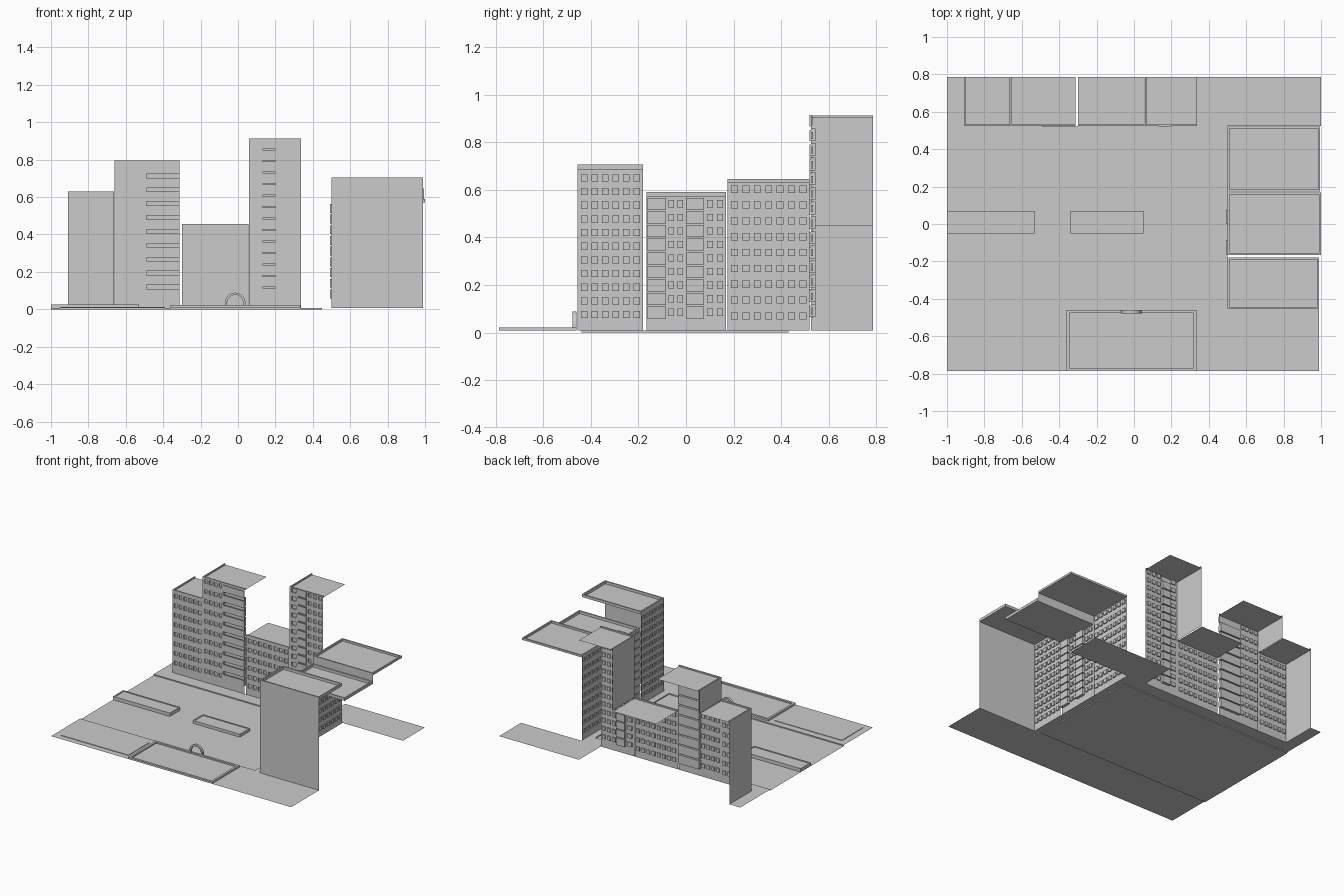
import bpy, bmesh, math

if "Cube" in bpy.data.objects:
    bpy.data.objects.remove(bpy.data.objects["Cube"])

mat = bpy.data.materials.new("light grey")
mat.diffuse_color = (0.6, 0.6, 0.6, 1)
mat.use_nodes = True
mat.node_tree.nodes["Principled BSDF"].inputs["Base Color"].default_value = mat.diffuse_color


def finish(name, bm):
    me = bpy.data.meshes.new(name)
    bm.to_mesh(me)
    bm.free()
    me.materials.append(mat)
    ob = bpy.data.objects.new(name, me)
    bpy.context.collection.objects.link(ob)
    return ob


def quad(bm, *pts):
    return bm.faces.new([bm.verts.new(p) for p in pts])


def flat(bm, x0, x1, y0, y1, z):
    quad(bm, (x0, y0, z), (x1, y0, z), (x1, y1, z), (x0, y1, z))


def box(bm, x0, x1, y0, y1, z0, z1):
    r = bmesh.ops.create_cube(bm, size=1)
    for v in r["verts"]:
        v.co = (x0 + (v.co.x + .5) * (x1 - x0), y0 + (v.co.y + .5) * (y1 - y0),
                z0 + (v.co.z + .5) * (z1 - z0))


def rim(bm, x0, x1, y0, y1, z0, z1, t, sides="LRFB"):
    if "L" in sides:
        box(bm, x0, x0 + t, y0, y1, z0, z1)
    if "R" in sides:
        box(bm, x1 - t, x1, y0, y1, z0, z1)
    if "F" in sides:
        box(bm, x0, x1, y0, y0 + t, z0, z1)
    if "B" in sides:
        box(bm, x0, x1, y1 - t, y1, z0, z1)


def facade(name, place, outward, u0, u1, z0, z1, holes):
    """Wall sheet with recessed rectangles (ua, ub, va, vb, depth)."""
    us = sorted({u0, u1, *[round(h[i], 4) for h in holes for i in (0, 1)]})
    vs = sorted({z0, z1, *[round(h[i], 4) for h in holes for i in (2, 3)]})
    bm = bmesh.new()
    dep = {}
    for i in range(len(us) - 1):
        for j in range(len(vs) - 1):
            cu, cv = (us[i] + us[i + 1]) / 2, (vs[j] + vs[j + 1]) / 2
            dep[i, j] = next((h[4] for h in holes if h[0] < cu < h[1] and h[2] < cv < h[3]), 0)
    for (i, j), d in dep.items():
        a, b, c, e = us[i], us[i + 1], vs[j], vs[j + 1]
        quad(bm, place(a, c, d), place(b, c, d), place(b, e, d), place(a, e, d))
        # reveals between cells of different depth
        r = dep.get((i + 1, j), 0)
        if r != d:
            quad(bm, place(b, c, d), place(b, c, r), place(b, e, r), place(b, e, d))
        t = dep.get((i, j + 1), 0)
        if t != d:
            quad(bm, place(a, e, d), place(b, e, d), place(b, e, t), place(a, e, t))
    bmesh.ops.remove_doubles(bm, verts=bm.verts, dist=1e-5)
    bmesh.ops.recalc_face_normals(bm, faces=bm.faces)
    k = 0 if outward == "x" else 1
    if sum(f.normal[k] * f.calc_area() for f in bm.faces) > 0:
        bmesh.ops.reverse_faces(bm, faces=bm.faces)
    finish(name, bm)


def windows(a, b, n, rows, first, step, h=.03, fill=.6, depth=.008):
    w = (b - a) / n
    return [(a + w * (i + .5 - fill / 2), a + w * (i + .5 + fill / 2),
             first + r * step - h / 2, first + r * step + h / 2, depth)
            for i in range(n) for r in range(rows)]


def loggias(a, b, rows, first, step, h):
    # recessed bays; the lower part is closed by a parapet plate
    return [(a, b, first + r * step - h / 2, first + r * step - h / 2 + step * .88, .02)
            for r in range(rows)]


FY, FX = .525, .5          # facade planes of the back row and the right row
back = lambda u, v, d: (u, FY + d, v)
side = lambda u, v, d: (FX + d, u, v)
G0 = .008                  # pavement level

# name, x0, x1, height, wall base on the left, window groups, balconies (a, b, rows, first, step, h)
back_row = [
    ("low_left_block", -.91, -.663, .63, G0,
     [(-.905, -.668, 6, 8, .085, .0715)], []),
    ("left_tower", -.66, -.312, .795, .62,
     [(-.655, -.495, 4, 10, .092, .0745)], [(-.49, -.315, 10, .087, .0742, .045)]),
    ("low_middle_block", -.30, .057, .455, None,
     [(-.295, .05, 8, 6, .075, .0675)], []),
    ("tall_tower", .06, .338, .913, .45,
     [(.065, .125, 1, 14, .09, .0615), (.205, .333, 3, 14, .09, .0615)],
     [(.13, .2, 14, .09, .0615, .048)]),
]
for name, x0, x1, h, base, wins, bals in back_row:
    holes = [w for g in wins for w in windows(*g)] + [l for b in bals for l in loggias(*b)]
    facade(name + "_facade", back, "y", x0, x1, G0, h,
           [q for q in holes if q[3] < h])
    bm = bmesh.new()
    flat(bm, x0, x1, FY, .785, h - .01)
    rim(bm, x0, x1, FY, .785, h - .01, h, .008, "LF" if base else "F")
    finish(name + "_roof", bm)
    if base:
        bm = bmesh.new()
        quad(bm, (x0, .785, base), (x0, FY, base), (x0, FY, h), (x0, .785, h))
        finish(name + "_end_wall", bm)
    for a, b, n, first, step, bh in bals:
        bm = bmesh.new()
        for r in range(n):
            z = first + r * step
            box(bm, a, b, FY - .007, FY + .002, z - bh / 2, z + bh / 2)
        finish(name + "_balconies", bm)

# name, y0, y1, x1, height, parapet, wall base on the south end, windows, balconies
right_row = [
    ("far_right_block", .175, .52, .995, .645, .015, .575,
     [(.18, .515, 7, 9, .07, .0665)], []),
    ("middle_right_block", -.165, .168, 1.0, .59, .02, None,
     [(-.08, -.005, 2, 9, .085, .057), (.08, .163, 2, 9, .085, .057)],
     [(-.163, -.085, 9, .082, .0572, .048), (.0, .075, 9, .082, .0572, .048)]),
    ("near_right_block", -.455, -.18, .99, .705, .02, G0,
     [(-.45, -.185, 6, 11, .075, .0575)], []),
]
for name, y0, y1, x1, h, p, base, wins, bals in right_row:
    holes = [w for g in wins for w in windows(*g)] + [l for b in bals for l in loggias(*b)]
    facade(name + "_facade", side, "x", y0, y1, G0, h,
           [q for q in holes if q[3] < h])
    bm = bmesh.new()
    flat(bm, FX, x1, y0, y1, h - p)
    rim(bm, FX, x1, y0, y1, h - p, h, .01)
    finish(name + "_roof", bm)
    if base:
        bm = bmesh.new()
        quad(bm, (FX, y0, base), (x1, y0, base), (x1, y0, h), (FX, y0, h))
        finish(name + "_end_wall", bm)
    if bals:
        bm = bmesh.new()
        for a, b, n, first, step, bh in bals:
            for r in range(n):
                z = first + r * step
                box(bm, FX - .007, FX + .002, a, b, z - bh / 2, z + bh / 2)
        finish(name + "_balconies", bm)

# sunken courtyard with kerbs
bm = bmesh.new()
flat(bm, -1, .45, -.44, .43, 0)
quad(bm, (-1, -.44, 0), (-1, -.44, G0), (.45, -.44, G0), (.45, -.44, 0))
quad(bm, (-1, .43, 0), (.45, .43, 0), (.45, .43, G0), (-1, .43, G0))
quad(bm, (.45, -.44, 0), (.45, -.44, G0), (.45, .43, G0), (.45, .43, 0))
finish("courtyard", bm)

# pavement around it, left open below the buildings
bm = bmesh.new()
for r in [(-1, .99, -.785, -.455), (-1, .45, -.455, -.44), (.45, .5, -.455, .525),
          (-1, .45, .43, .525), (-1, -.91, .525, .785), (.338, 1, .525, .785)]:
    flat(bm, *r, G0)
finish("pavement", bm)

# raised planters in the courtyard
for name, x0, x1, h in [("left_planter", -1, -.53, .026), ("right_planter", -.34, .05, .022)]:
    bm = bmesh.new()
    rim(bm, x0, x1, -.05, .07, 0, h, .01)
    flat(bm, x0, x1, -.05, .07, h - .004)
    finish(name, bm)

# front plot with kerb and thin lawn beside it
bm = bmesh.new()
rim(bm, -.36, .335, -.785, -.46, G0, .022, .016)
flat(bm, -.36, .335, -.785, -.46, .012)
finish("front_plot", bm)
bm = bmesh.new()
box(bm, -.95, -.39, -.74, -.49, G0, .012)
finish("front_lawn", bm)

# entrance arch
cx, zs = -.015, .034
prof = lambda r: ([(cx + r, G0)] + [(cx + r * math.cos(math.pi * i / 12), zs + r * math.sin(math.pi * i / 12))
                                    for i in range(13)] + [(cx - r, G0)])
outer, inner = prof(.055), prof(.043)
bm = bmesh.new()
for i in range(len(outer) - 1):
    quad(bm, *[(x, -.478, z) for x, z in (outer[i], outer[i + 1], inner[i + 1], inner[i])])
bmesh.ops.remove_doubles(bm, verts=bm.verts, dist=1e-5)
ext = bmesh.ops.extrude_face_region(bm, geom=bm.faces[:] + bm.edges[:] + bm.verts[:])
bmesh.ops.translate(bm, vec=(0, .018, 0), verts=[g for g in ext["geom"] if isinstance(g, bmesh.types.BMVert)])
bmesh.ops.recalc_face_normals(bm, faces=bm.faces)
finish("entrance_arch", bm)
